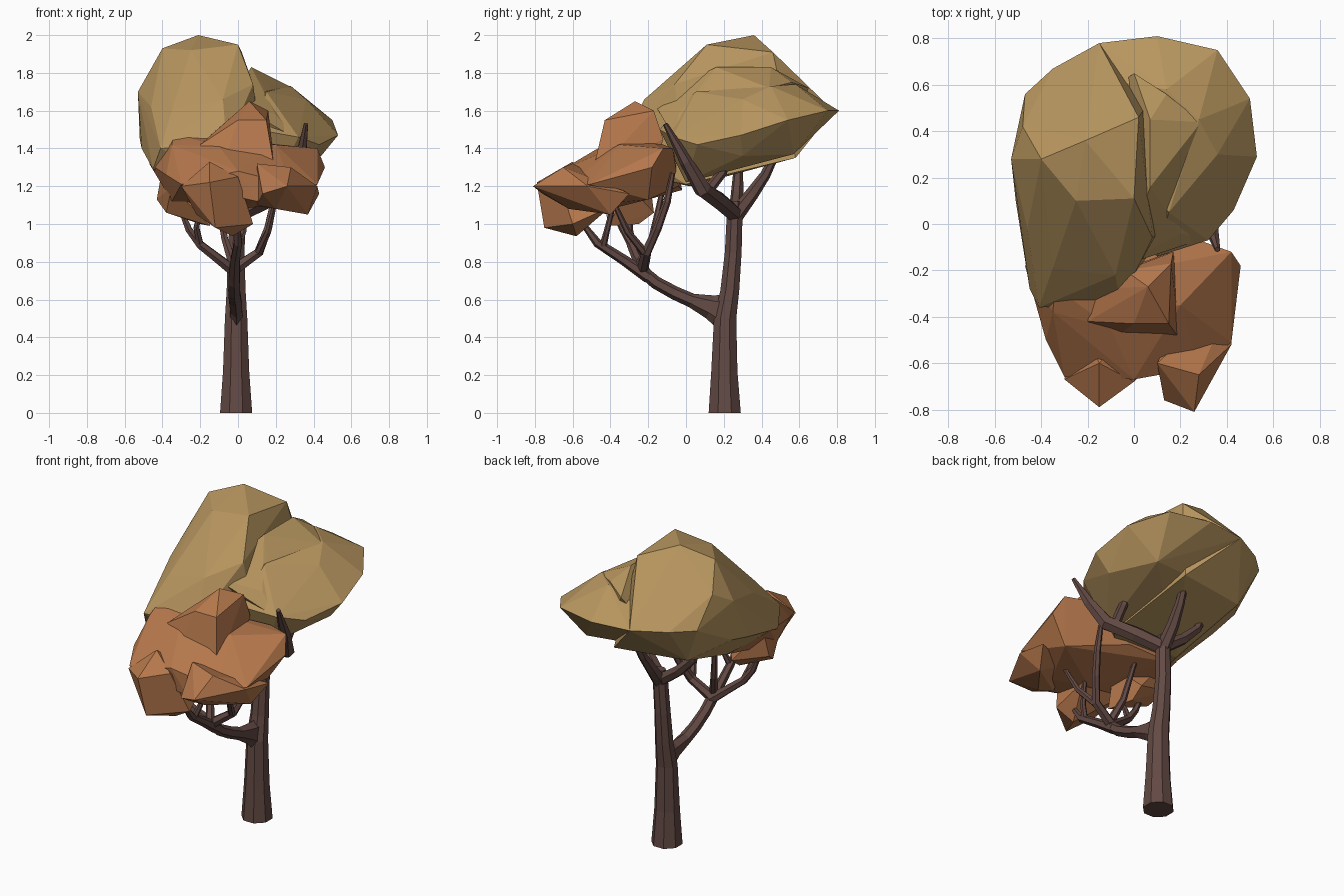
import bpy, bmesh, math
from mathutils import Vector


def material(name, rgb):
    m = bpy.data.materials.new(name)
    m.diffuse_color = (*rgb, 1)
    return m


BARK = material("bark brown", (0.125, 0.068, 0.058))
OCHRE = material("ochre leaves", (0.48, 0.305, 0.115))
ORANGE = material("orange leaves", (0.46, 0.185, 0.072))


def finish(name, bm, mat):
    bmesh.ops.recalc_face_normals(bm, faces=bm.faces)
    me = bpy.data.meshes.new(name)
    bm.to_mesh(me)
    bm.free()
    me.materials.append(mat)
    ob = bpy.data.objects.new(name, me)
    bpy.context.collection.objects.link(ob)
    return ob


def limb(name, path, sides=6):
    """Tapered, faceted tube through (x, y, z, radius[, width factor]) points."""
    bm = bmesh.new()
    pts = [Vector(p[:3]) for p in path]
    rings = []
    for i, p in enumerate(pts):
        t = (pts[min(i + 1, len(pts) - 1)] - pts[max(i - 1, 0)]).normalized()
        if name == "trunk":
            t = Vector((0, 0, 1))
        u = t.cross(Vector((0.0, 1.0, 0.15))).normalized()
        v = t.cross(u)
        r = path[i][3]
        w = path[i][4] if len(path[i]) > 4 else 1
        rings.append([bm.verts.new(p + r * (math.cos(a) * w * u + math.sin(a) * v))
                      for a in (math.tau * (k + 0.5) / sides for k in range(sides))])
    for a, b in zip(rings, rings[1:]):
        for k in range(sides):
            n = (k + 1) % sides
            bm.faces.new((a[k], a[n], b[n], b[k]))
    bm.faces.new(rings[0])
    bm.faces.new(rings[-1])
    return finish(name, bm, BARK)


def hull(name, points, mat):
    bm = bmesh.new()
    vs = [bm.verts.new(p) for p in points]
    res = bmesh.ops.convex_hull(bm, input=vs)
    inner = [g for g in res["geom_interior"] if isinstance(g, bmesh.types.BMVert)]
    bmesh.ops.delete(bm, geom=inner, context='VERTS')
    return finish(name, bm, mat)


def canopy(name, lobes, mat):
    """Faceted crown: union of several convex lobes."""
    crown = hull(name, lobes[0], mat)
    helpers = [hull(name + "_lobe", lobe, mat) for lobe in lobes[1:]]
    for h in helpers:
        mod = crown.modifiers.new("union", 'BOOLEAN')
        mod.operation = 'UNION'
        mod.solver = 'EXACT'
        mod.object = h
    deps = bpy.context.evaluated_depsgraph_get()
    me = bpy.data.meshes.new_from_object(crown.evaluated_get(deps))
    crown.modifiers.clear()
    crown.data = me
    me.materials.clear()
    me.materials.append(mat)
    for p in me.polygons:
        p.material_index = 0
    for h in helpers:
        bpy.data.objects.remove(h)
    return crown


# Trunk
limb("trunk", [(-0.01, 0.205, 0, 0.092), (-0.01, 0.203, 0.22, 0.075), (-0.01, 0.207, 0.5, 0.064),
               (-0.01, 0.232, 0.65, 0.054), (-0.01, 0.25, 0.85, 0.048), (0, 0.258, 1.06, 0.045),
               (0, 0.262, 1.12, 0.035)], 8)

# Upper boughs carrying the big crown
limb("upper_bough_right", [(0, 0.26, 1.05, 0.045), (0.14, 0.18, 1.12, 0.047), (0.28, 0.09, 1.18, 0.046),
                           (0.33, 0.0, 1.33, 0.034), (0.36, -0.11, 1.53, 0.013)])
limb("upper_twig_right", [(0.24, 0.11, 1.17, 0.03), (0.24, 0.19, 1.27, 0.026), (0.23, 0.24, 1.37, 0.018)])
limb("upper_bough_left", [(0, 0.26, 1.05, 0.04), (-0.14, 0.27, 1.15, 0.034), (-0.24, 0.275, 1.25, 0.028),
                          (-0.29, 0.28, 1.36, 0.018)])
limb("upper_bough_back", [(0, 0.26, 1.04, 0.042), (0, 0.35, 1.16, 0.036), (0.01, 0.42, 1.26, 0.028),
                          (0.02, 0.48, 1.38, 0.02)])

# Lower bough reaching forward, with its forks
limb("lower_bough", [(-0.01, 0.22, 0.53, 0.11, 0.38), (-0.01, 0.13, 0.56, 0.065, 0.55),
                     (-0.015, 0.03, 0.595, 0.038), (-0.02, -0.06, 0.635, 0.036),
                     (-0.02, -0.16, 0.69, 0.034), (-0.02, -0.26, 0.775, 0.032)])
limb("lower_fork_front", [(-0.02, -0.2, 0.72, 0.034), (-0.015, -0.33, 0.81, 0.028), (0, -0.47, 0.9, 0.024),
                          (0.0, -0.53, 0.98, 0.016)])
limb("lower_twig_front", [(0, -0.44, 0.88, 0.02), (0.03, -0.42, 0.96, 0.016), (0.05, -0.38, 1.12, 0.012)])
limb("lower_fork_left", [(-0.02, -0.22, 0.75, 0.032), (-0.11, -0.26, 0.82, 0.027), (-0.2, -0.29, 0.89, 0.024),
                         (-0.26, -0.3, 0.97, 0.02), (-0.31, -0.3, 1.09, 0.012)])
limb("lower_twig_left", [(-0.2, -0.29, 0.89, 0.02), (-0.22, -0.34, 0.98, 0.017), (-0.2, -0.39, 1.08, 0.012)])
limb("lower_fork_right", [(-0.02, -0.23, 0.76, 0.032), (0.11, -0.21, 0.85, 0.027), (0.16, -0.15, 0.98, 0.023),
                          (0.19, -0.10, 1.12, 0.02), (0.19, -0.07, 1.27, 0.013)])
limb("lower_twig_right", [(0.11, -0.22, 0.85, 0.022), (0.16, -0.31, 0.96, 0.018), (0.2, -0.39, 1.13, 0.012)])
limb("lower_fork_back", [(-0.02, -0.25, 0.77, 0.028), (-0.07, -0.18, 0.92, 0.02), (-0.12, -0.12, 1.2, 0.013)])

# Big ochre crown: tall dome, wide rim and the slope between them
dome = [(-0.21, 0.36, 2.0), (-0.40, 0.28, 1.93), (0.0, 0.11, 1.95), (0.02, 0.46, 1.91), (-0.25, 0.1, 1.92),
        (-0.53, 0.28, 1.70), (-0.47, 0.56, 1.6), (-0.35, 0.67, 1.6), (-0.15, 0.78, 1.6), (-0.1, 0.6, 1.76),
        (-0.46, -0.02, 1.62), (-0.48, 0.42, 1.78), (-0.35, -0.19, 1.6), (-0.08, -0.22, 1.66), (0.08, -0.06, 1.74),
        (-0.41, -0.36, 1.4), (-0.06, -0.34, 1.42), (-0.51, 0.1, 1.4), (-0.45, -0.28, 1.29), (-0.1, -0.28, 1.26),
        (0.15, 0.0, 1.21), (-0.3, 0.02, 1.2), (-0.36, 0.5, 1.36), (0.1, 0.58, 1.35), (-0.52, 0.28, 1.45)]
rim = [(0.53, 0.29, 1.47), (0.5, 0.54, 1.55), (0.36, 0.75, 1.6), (0.1, 0.81, 1.6), (-0.15, 0.78, 1.6),
       (0.43, 0.06, 1.42), (0.32, -0.07, 1.46), (0.28, 0.45, 1.73), (0.14, 0.58, 1.74), (0.36, 0.3, 1.66),
       (0.15, 0.05, 1.70), (0.44, 0.3, 1.36), (0.2, 0.0, 1.22), (0.3, 0.57, 1.37), (-0.2, 0.1, 1.25),
       (-0.3, 0.5, 1.4), (-0.35, 0.66, 1.59), (0.1, -0.14, 1.5)]
slope = [(0.07, 0.16, 1.83), (0.07, 0.45, 1.83), (0.14, 0.56, 1.75), (0.16, 0.18, 1.74), (0.29, 0.44, 1.72),
         (0.2, -0.04, 1.58), (0.31, -0.06, 1.45), (-0.05, -0.18, 1.66), (0.0, 0.65, 1.72), (-0.2, 0.0, 1.4),
         (-0.2, 0.5, 1.4), (0.2, 0.5, 1.42)]
canopy("big_crown", [dome, rim, slope], OCHRE)

# Small orange crown: body, two front lobes, a low left lobe and a lump on top
body = [(-0.3, -0.66, 1.21), (-0.38, -0.5, 1.26), (-0.35, -0.38, 1.42), (-0.47, -0.18, 1.32), (-0.34, -0.27, 1.48),
        (0.46, -0.18, 1.3), (0.42, -0.12, 1.4), (0.42, -0.51, 1.21), (0.28, -0.07, 1.4), (0.05, -0.1, 1.4),
        (0.0, -0.67, 1.28), (0.28, -0.62, 1.21), (-0.28, -0.02, 1.18), (0.0, -0.04, 1.2), (0.2, -0.35, 1.42),
        (-0.1, -0.45, 1.41), (0.2, -0.5, 1.1), (-0.35, -0.4, 1.12), (0.35, -0.2, 1.13), (0.0, -0.4, 1.08),
        (0.1, -0.65, 1.12)]
front_left = [(-0.15, -0.79, 1.22), (-0.12, -0.75, 0.98), (-0.3, -0.67, 1.2), (0.0, -0.68, 1.25),
              (-0.15, -0.6, 1.33), (-0.22, -0.62, 1.05), (-0.03, -0.58, 0.935), (0.08, -0.6, 1.0),
              (0.05, -0.4, 1.09), (-0.25, -0.4, 1.11)]
front_right = [(0.26, -0.81, 1.2), (0.13, -0.76, 1.16), (0.28, -0.65, 1.3), (0.1, -0.6, 1.32), (0.2, -0.62, 1.08),
               (0.42, -0.52, 1.2), (0.37, -0.4, 1.05), (0.43, -0.3, 1.16), (0.2, -0.4, 1.15), (0.1, -0.6, 1.1)]
low_left = [(-0.43, -0.22, 1.13), (-0.38, -0.33, 1.06), (-0.2, -0.25, 1.0), (-0.15, -0.41, 0.99),
            (-0.2, -0.17, 1.06), (-0.4, -0.2, 1.3), (-0.1, -0.3, 1.2), (-0.35, -0.45, 1.2)]
lump = [(0.06, -0.27, 1.65), (0.16, -0.17, 1.6), (0.0, -0.43, 1.55), (0.15, -0.43, 1.55), (-0.04, -0.2, 1.55),
        (0.17, -0.12, 1.45), (-0.2, -0.42, 1.42), (-0.18, -0.28, 1.44), (-0.1, -0.5, 1.25), (0.2, -0.5, 1.25),
        (0.15, -0.2, 1.2), (-0.1, -0.2, 1.2)]
canopy("small_crown", [body, front_left, front_right, low_left, lump], ORANGE)
